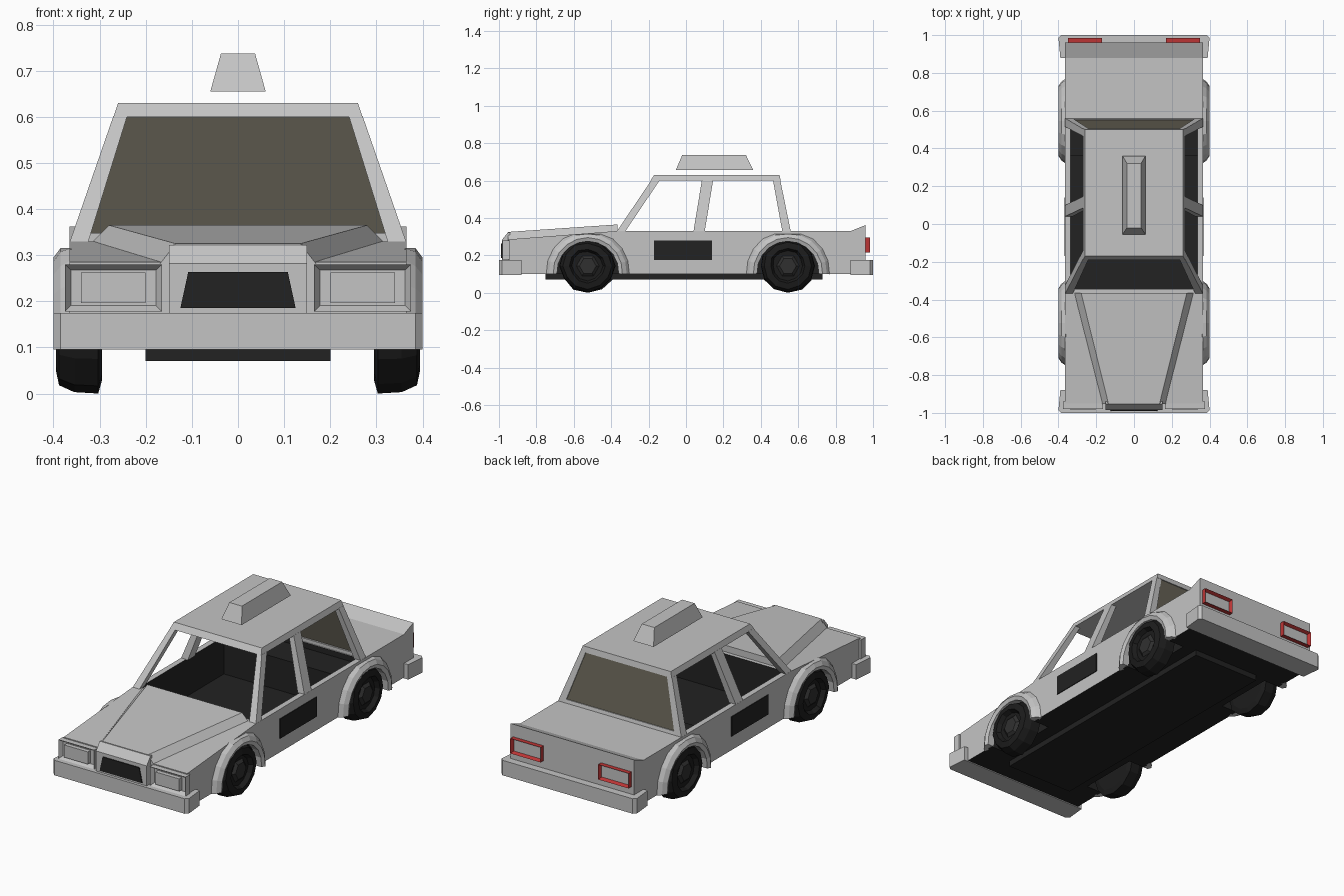
import bpy, bmesh, math, random
from mathutils import Vector

random.seed(4)
if "Cube" in bpy.data.objects:
    bpy.data.objects.remove(bpy.data.objects["Cube"])


def material(name, r, g, b):
    m = bpy.data.materials.new(name)
    m.use_nodes = True
    m.diffuse_color = (r, g, b, 1)
    m.node_tree.nodes["Principled BSDF"].inputs["Base Color"].default_value = (r, g, b, 1)
    return m


PAINT = material("pale grey paint", 0.55, 0.55, 0.55)
BLACK = material("black trim", 0.016, 0.016, 0.016)
TYRE = material("tyre rubber", 0.012, 0.012, 0.012)
HUB = material("dark hub", 0.03, 0.03, 0.03)
GLASS = material("brown glass", 0.13, 0.12, 0.09)
RED = material("tail light red", 0.5, 0.035, 0.035)


def finish(name, bm, *mats):
    bmesh.ops.recalc_face_normals(bm, faces=bm.faces)
    mesh = bpy.data.meshes.new(name)
    bm.to_mesh(mesh)
    bm.free()
    for m in mats:
        mesh.materials.append(m)
    ob = bpy.data.objects.new(name, mesh)
    bpy.context.scene.collection.objects.link(ob)
    return ob


def loft(name, rings, mat):
    """Closed solid through rings of equal point count."""
    bm = bmesh.new()
    loops = [[bm.verts.new(p) for p in ring] for ring in rings]
    n = len(loops[0])
    for a, b in zip(loops, loops[1:]):
        for i in range(n):
            j = (i + 1) % n
            bm.faces.new((a[i], a[j], b[j], b[i]))
    bm.faces.new(loops[0])
    bm.faces.new(loops[-1])
    return finish(name, bm, mat)


def prism(name, profile, x0, x1, mat):
    """Side profile of (y, z) points stretched across x."""
    return loft(name, [[(x, y, z) for y, z in profile] for x in (x0, x1)], mat)


def rect(x0, x1, y0, y1, z):
    return [(x0, y0, z), (x1, y0, z), (x1, y1, z), (x0, y1, z)]


def box(name, x0, x1, y0, y1, z0, z1, mat):
    return loft(name, [rect(x0, x1, y0, y1, z0), rect(x0, x1, y0, y1, z1)], mat)


def cut(ob, cutter):
    cutter.hide_render = True
    mod = ob.modifiers.new("cut", "BOOLEAN")
    mod.operation, mod.solver, mod.object = "DIFFERENCE", "EXACT", cutter
    bpy.context.view_layer.objects.active = ob
    bpy.ops.object.modifier_apply(modifier=mod.name)
    bpy.data.objects.remove(cutter)


AXLES = {"front": -0.525, "rear": 0.545}
ARCH_Z = 0.11

# Lower body with open cabin and wheel wells
body = prism("body", [(-0.95, 0.1), (-0.95, 0.285), (-0.37, 0.33), (0.88, 0.33),
                      (0.96, 0.362), (0.96, 0.1)], -0.365, 0.365, PAINT)
cut(body, prism("cabin_cutter", [(-0.345, 0.13), (0.36, 0.13), (0.36, 0.3), (0.53, 0.3),
                                 (0.53, 0.4), (-0.345, 0.4)], -0.335, 0.335, PAINT))
for y in AXLES.values():
    for s in (1, -1):
        circle = [(y + 0.17 * math.cos(i * math.pi / 8), ARCH_Z + 0.17 * math.sin(i * math.pi / 8))
                  for i in range(16)]
        cut(body, prism("well_cutter", circle, s * 0.27, s * 0.5, PAINT))
body.data.materials.clear()
for m in (PAINT, BLACK):
    body.data.materials.append(m)
for f in body.data.polygons:
    c, n = f.center, f.normal
    cabin = abs(c.x) < 0.34 and -0.35 < c.y < 0.535 and c.z < 0.325
    well = 0.26 < abs(c.x) < 0.36 and c.z < 0.3 and abs(n.z) < 0.99 and \
        min(abs(c.y - y) for y in AXLES.values()) < 0.18
    under = n.z < -0.9 and c.z < 0.11
    f.material_index = 1 if cabin or well or under else 0

# Underside pan
box("floor_pan", -0.2, 0.2, -0.75, 0.73, 0.07, 0.105, BLACK)

# Raised hood panel and nose
loft("hood_panel", [[(-0.17, -0.952, 0.28), (0.17, -0.952, 0.28), (0.135, -0.952, 0.325), (-0.135, -0.952, 0.325)],
                    [(-0.32, -0.365, 0.325), (0.32, -0.365, 0.325), (0.28, -0.365, 0.365), (-0.28, -0.365, 0.365)]], PAINT)
prism("nose", [(-0.94, 0.175), (-0.985, 0.175), (-0.985, 0.282), (-0.953, 0.322), (-0.94, 0.322)],
      -0.15, 0.15, PAINT)
loft("grille", [[(s * w, y, z) for s, w, z in ((-1, 0.125, 0.185), (1, 0.125, 0.185),
                                               (1, 0.108, 0.263), (-1, 0.108, 0.263))]
                for y in (-0.984, -0.99)], BLACK)

# Bumpers
for name, s in (("front_bumper", -1), ("rear_bumper", 1)):
    loft(name, [[(-0.39, s * 0.88, z), (0.39, s * 0.88, z), (0.4, s * 0.985, z),
                 (0.385, s, z), (-0.385, s, z), (-0.4, s * 0.985, z)] for z in (0.095, 0.175)], PAINT)


def framed_light(name, x0, x1, y0, y1, z0, z1, border, frame):
    """Box whose outward end is inset and sunk to form a bezel."""
    ring = lambda y: [(x0, y, z0), (x1, y, z0), (x1, y, z1), (x0, y, z1)]
    ob = loft(name, [ring(y0), ring(y1)], frame)
    bm = bmesh.new()
    bm.from_mesh(ob.data)
    end = max(bm.faces, key=lambda f: f.calc_center_median().y * (1 if y1 > y0 else -1))
    bmesh.ops.inset_region(bm, faces=[end], thickness=border, depth=0)
    for v in end.verts:
        v.co.y += (y0 - y1) * 0.5
    end.material_index = 1
    bm.to_mesh(ob.data)
    bm.free()
    ob.data.materials.append(PAINT)


for side, s in (("left", 1), ("right", -1)):
    framed_light(side + "_headlight", s * 0.165, s * 0.375, -0.94, -0.98, 0.178, 0.28, 0.018, PAINT)
    box(side + "_headlight_lens", s * 0.2, s * 0.34, -0.982, -0.95, 0.196, 0.262, PAINT)
    framed_light(side + "_tail_light", s * 0.17, s * 0.35, 0.95, 0.985, 0.215, 0.295, 0.013, RED)
    # Door panel plate
    box(side + "_door_plate", s * 0.362, s * 0.369, -0.17, 0.14, 0.175, 0.28, BLACK)

    # Roof pillars: base and top spans along the side
    for part, b0, b1, t0, t1 in (("front", -0.37, -0.325, -0.185, -0.14),
                                 ("middle", 0.04, 0.1, 0.085, 0.145),
                                 ("rear", 0.515, 0.56, 0.465, 0.504)):
        loft(side + "_" + part + "_pillar", [rect(s * 0.325, s * 0.365, b0, b1, 0.328),
                                             rect(s * 0.24, s * 0.27, t0, t1, 0.602)], PAINT)

    # Wheel arches and wheels
    for end, y in AXLES.items():
        rings = []
        for i in range(11):
            a = -0.05 + (math.pi + 0.1) * i / 10
            rings.append([(s * x, y + r * math.cos(a), ARCH_Z + r * math.sin(a))
                          for x, r in ((0.355, 0.165), (0.392, 0.165), (0.4, 0.185),
                                       (0.385, 0.208), (0.362, 0.225), (0.355, 0.2))])
        for ring in rings:
            for k, p in enumerate(ring):
                ring[k] = (p[0], p[1], min(p[2], 0.315))
        loft(end + "_" + side + "_arch", rings, PAINT)

        rings = [[] for _ in range(6)]
        for i in range(12):
            a = -math.pi / 2 + i * math.pi / 6
            wobble = random.uniform(-0.008, 0.004) if i else 0
            for ring, (x, r) in zip(rings, ((0.295, 0.115), (0.303, 0.143), (0.355, 0.14),
                                            (0.388, 0.125), (0.395, 0.092), (0.372, 0.08))):
                ring.append((s * x, y + (r + wobble) * 1.06 * math.cos(a),
                             0.143 + (r + wobble) * math.sin(a)))
        loft(end + "_" + side + "_tyre", rings, TYRE)
        hub = [[(s * x, y + r * math.cos(i * math.pi / 3), 0.143 + r * math.sin(i * math.pi / 3))
                for i in range(6)] for x, r in ((0.365, 0.07), (0.385, 0.045))]
        loft(end + "_" + side + "_hub", hub, HUB)

# Roof, rear window and its sill
loft("roof", [rect(-0.27, 0.27, -0.19, 0.506, 0.6), rect(-0.26, 0.26, -0.17, 0.5, 0.63)], PAINT)
loft("rear_window", [rect(-0.33, 0.33, 0.546, 0.552, 0.34), rect(-0.245, 0.245, 0.494, 0.5, 0.602)], GLASS)
loft("rear_window_sill", [rect(-0.35, 0.35, 0.535, 0.56, 0.328), rect(-0.34, 0.34, 0.535, 0.555, 0.348)], PAINT)

# Roof sign
loft("roof_sign", [rect(-0.06, 0.06, -0.055, 0.36, 0.655),
                   rect(-0.037, 0.037, -0.02, 0.32, 0.737)], PAINT)
